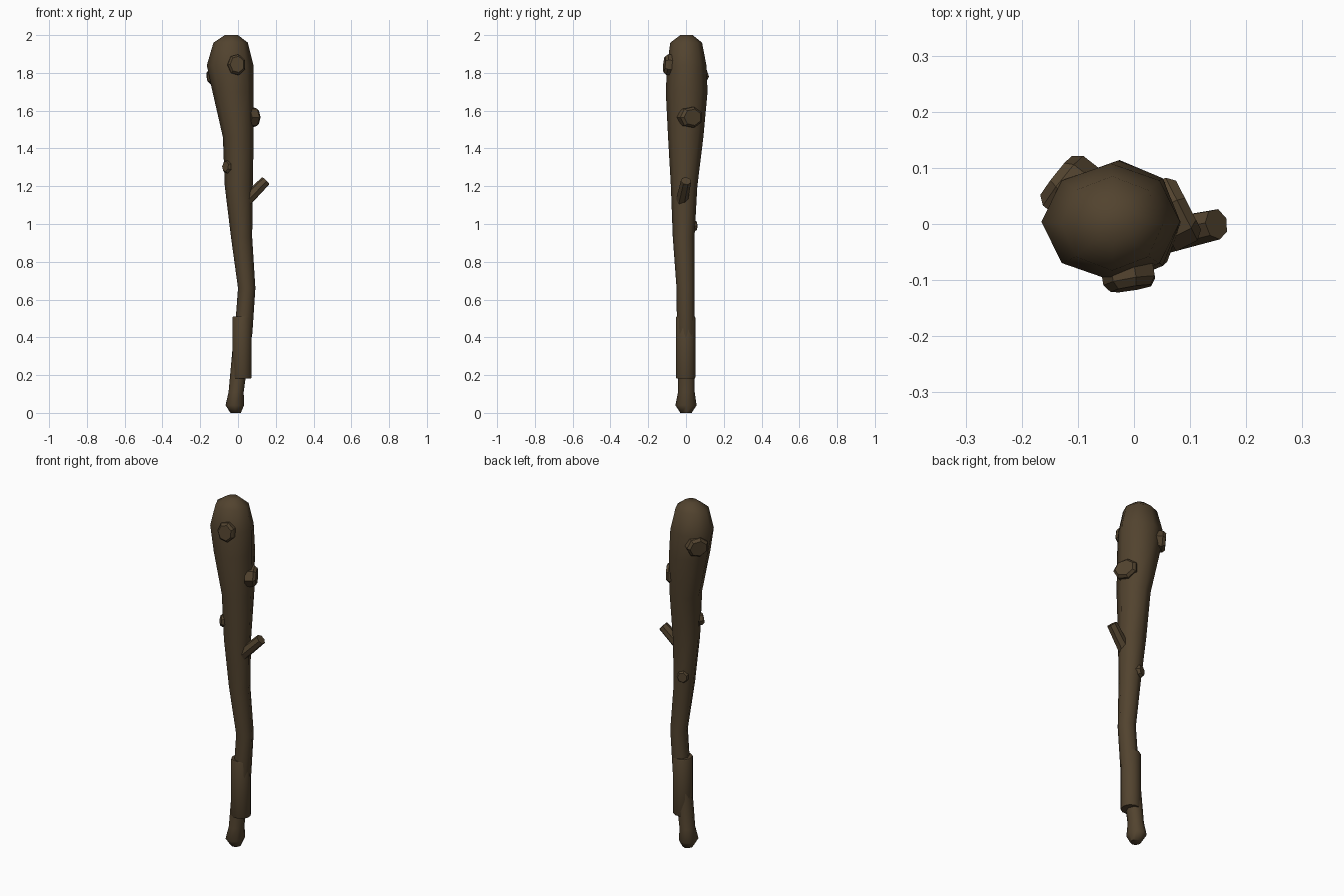
import bpy, bmesh, math
from mathutils import Vector

if "Cube" in bpy.data.objects:
    bpy.data.objects.remove(bpy.data.objects["Cube"])

bark = bpy.data.materials.new("dark_brown_bark")
bark.diffuse_color = (0.084, 0.056, 0.028, 1)
bark.use_nodes = True
bark.node_tree.nodes["Principled BSDF"].inputs["Base Color"].default_value = bark.diffuse_color


def skin(name, rings, angle):
    """Bridge a list of equal-sized point rings into a capped solid."""
    bm = bmesh.new()
    loops = [[bm.verts.new(p) for p in ring] for ring in rings]
    n = len(loops[0])
    for a, b in zip(loops, loops[1:]):
        for i in range(n):
            j = (i + 1) % n
            bm.faces.new((a[i], a[j], b[j], b[i]))
    bm.faces.new(loops[0][::-1])
    bm.faces.new(loops[-1])
    bmesh.ops.recalc_face_normals(bm, faces=bm.faces)
    mesh = bpy.data.meshes.new(name)
    bm.to_mesh(mesh)
    bm.free()
    mesh.materials.append(bark)
    ob = bpy.data.objects.new(name, mesh)
    bpy.context.collection.objects.link(ob)
    bpy.ops.object.select_all(action='DESELECT')
    ob.select_set(True)
    bpy.context.view_layer.objects.active = ob
    if angle:
        bpy.ops.object.shade_smooth_by_angle(angle=math.radians(angle))
    return ob


def peg(name, base, tip, sections, sides=7, tall=1.0, angle=0):
    """Tapered peg from base to tip; sections are (fraction, radius)."""
    base, tip = Vector(base), Vector(tip)
    axis = (tip - base).normalized()
    ref = Vector((0, 0, 1)) if abs(axis.z) < 0.95 else Vector((0, 1, 0))
    u = ref.cross(axis).normalized()
    v = axis.cross(u)
    rings = []
    for t, r in sections:
        c = base.lerp(tip, t)
        rings.append([c + u * r * math.cos(a) + v * r * tall * math.sin(a)
                      for a in (2 * math.pi * (i + 0.5) / sides for i in range(sides))])
    return skin(name, rings, angle)


# Club shaft: z, left x, right x, front y, back y
profile = [
    (0.00, -0.040, 0.015, -0.030, 0.030),
    (0.04, -0.066, 0.032, -0.056, 0.056),
    (0.11, -0.050, 0.030, -0.042, 0.046),
    (0.33, -0.030, 0.060, -0.046, 0.046),
    (0.42, -0.018, 0.076, -0.048, 0.046),
    (0.66, 0.000, 0.092, -0.050, 0.045),
    (0.93, -0.037, 0.075, -0.070, 0.045),
    (1.20, -0.070, 0.078, -0.080, 0.060),
    (1.46, -0.080, 0.083, -0.095, 0.092),
    (1.70, -0.135, 0.083, -0.107, 0.114),
    (1.84, -0.165, 0.082, -0.100, 0.108),
    (1.96, -0.130, 0.052, -0.083, 0.085),
    (2.00, -0.070, 0.000, -0.030, 0.035),
]
rings = []
for z, x0, x1, y0, y1 in profile:
    rings.append([((x0 + x1) / 2 + (x1 - x0) / 2 * math.cos(k * math.pi / 4),
                   (y0 + y1) / 2 + (y1 - y0) / 2 * math.sin(k * math.pi / 4), z)
                  for k in range(8)])
skin("club_shaft", rings, 65)

# Grip wrap around the handle
peg("grip_wrap", (0.021, -0.002, 0.182), (0.021, -0.002, 0.51),
    [(0, 0.050), (0.02, 0.053), (0.98, 0.053), (1, 0.050)], sides=12, angle=35)

# Broken twig
peg("twig", (0.045, -0.022, 1.125), (0.147, 0.0, 1.228),
    [(0, 0.033), (1, 0.028)], sides=7)

# Knots in the wood
knot = [(0, 1.0), (0.75, 1.0), (1, 0.78)]
for name, base, tip, r, tall in [
    ("front_knot", (-0.013, -0.06, 1.84), (-0.004, -0.115, 1.845), 0.049, 1.15),
    ("right_knot", (0.045, 0.01, 1.565), (0.096, 0.036, 1.565), 0.066, 0.86),
    ("left_back_knot", (-0.09, 0.045, 1.785), (-0.140, 0.084, 1.78), 0.060, 0.95),
    ("small_front_knot", (-0.035, -0.03, 1.30), (-0.067, -0.063, 1.305), 0.030, 1.2),
    ("small_back_knot", (0.005, 0.01, 0.99), (-0.012, 0.052, 0.99), 0.032, 1.1),
]:
    peg(name, base, tip, [(t, r * s) for t, s in knot], tall=tall)
